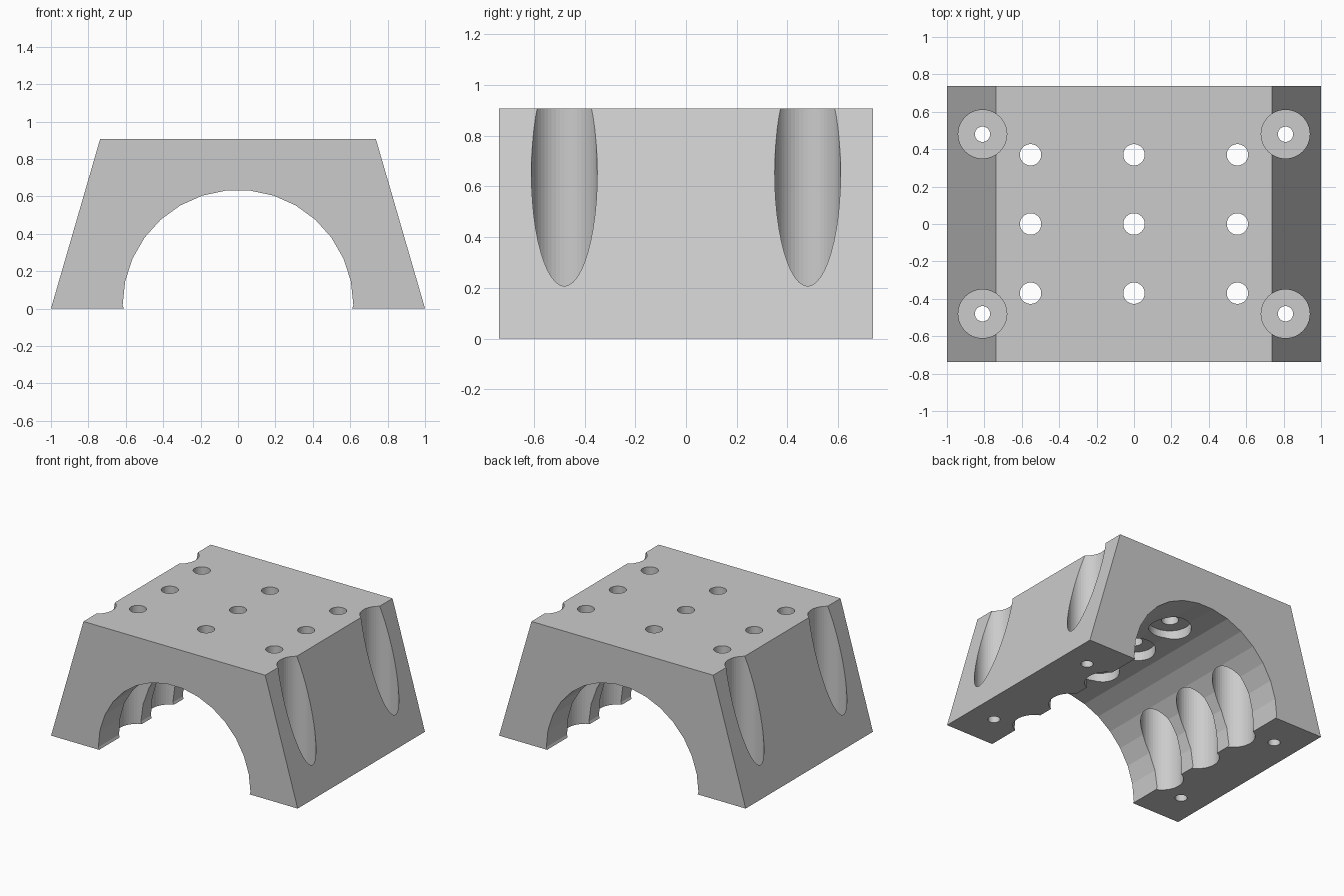
import bpy, bmesh
from math import cos, sin, tau, radians
from mathutils import Vector

cube = bpy.data.objects.get("Cube")
if cube:
    bpy.data.objects.remove(cube, do_unlink=True)

grey = bpy.data.materials.new("plain_grey")
grey.use_nodes = True
colour = (0.6, 0.6, 0.6, 1)
grey.diffuse_color = colour
grey.node_tree.nodes["Principled BSDF"].inputs["Base Color"].default_value = colour

HEIGHT, HALF_DEPTH = 0.907, 0.737


def finish(bm, name):
    bmesh.ops.recalc_face_normals(bm, faces=bm.faces[:])
    mesh = bpy.data.meshes.new(name)
    bm.to_mesh(mesh)
    bm.free()
    mesh.materials.append(grey)
    obj = bpy.data.objects.new(name, mesh)
    bpy.context.collection.objects.link(obj)
    return obj


def stepped_bore(bm, x, y, steps, segments=48):
    """Closed round cutter through a list of (radius, height) rings."""
    rings = [[bm.verts.new((x + r * cos(tau * i / segments),
                            y + r * sin(tau * i / segments), z))
              for i in range(segments)] for r, z in steps]
    for low, high in zip(rings, rings[1:]):
        for i in range(segments):
            j = (i + 1) % segments
            bm.faces.new((low[i], low[j], high[j], high[i]))
    bm.faces.new(rings[0][::-1])
    bm.faces.new(rings[-1])


# Trapezoid block with a faceted arch through it
arch = [(0.617 * cos(radians(a)), 0.017 + 0.617 * sin(radians(a)))
        for a in range(0, 181, 12)]
outline = ([(-1, 0), (-0.737, HEIGHT), (0.737, HEIGHT), (1, 0), (0.61, 0)]
           + arch + [(-0.61, 0)])
bm = bmesh.new()
face = bm.faces.new([bm.verts.new((x, -HALF_DEPTH, z)) for x, z in outline])
ext = bmesh.ops.extrude_face_region(bm, geom=[face])
bmesh.ops.translate(bm, vec=Vector((0, 2 * HALF_DEPTH, 0)),
                    verts=[v for v in ext["geom"] if isinstance(v, bmesh.types.BMVert)])
block = finish(bm, "arched_block")

bm = bmesh.new()
# Grid of holes, counterbored from below
for x in (-0.553, 0, 0.553):
    for y in (-0.37, 0, 0.37):
        stepped_bore(bm, x, y, [(0.142, -0.1), (0.142, 0.685), (0.057, 0.685), (0.057, 1)])
# Corner bolt holes, counterbored from above and breaking through the slopes
for x in (-0.81, 0.81):
    for y in (-0.48, 0.48):
        stepped_bore(bm, x, y, [(0.041, -0.1), (0.041, 0.08), (0.13, 0.08), (0.13, 1)])
cutter = finish(bm, "hole_cutter")
cutter.hide_render = True

# Cut all holes
cut = block.modifiers.new("holes", "BOOLEAN")
cut.operation = "DIFFERENCE"
cut.solver = "EXACT"
cut.object = cutter
bpy.context.view_layer.objects.active = block
block.select_set(True)
bpy.ops.object.modifier_apply(modifier=cut.name)
bpy.data.objects.remove(cutter, do_unlink=True)
